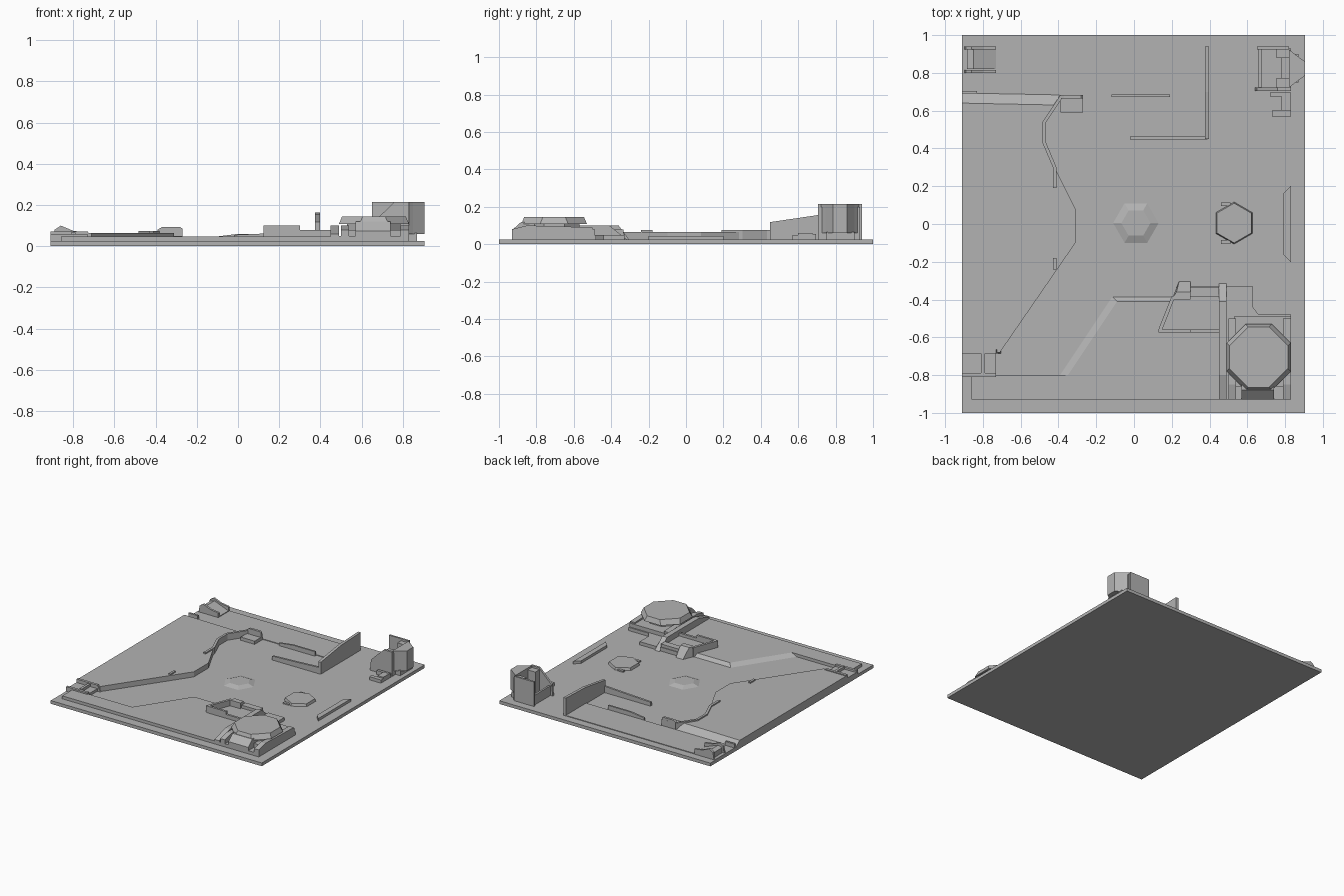
import bpy, bmesh, math

mat = bpy.data.materials.new("stone_gray")
mat.diffuse_color = (0.45, 0.45, 0.45, 1)
FLOOR = 0.025


def finish(name, bm):
    bmesh.ops.recalc_face_normals(bm, faces=bm.faces)
    me = bpy.data.meshes.new(name)
    bm.to_mesh(me)
    bm.free()
    me.materials.append(mat)
    ob = bpy.data.objects.new(name, me)
    bpy.context.collection.objects.link(ob)
    return ob


def loft(name, loops):
    """Closed solid through a stack of equal-length 3D loops."""
    bm = bmesh.new()
    rings = [[bm.verts.new(p) for p in lp] for lp in loops]
    bm.faces.new(rings[0])
    bm.faces.new(rings[-1])
    n = len(rings[0])
    for a, b in zip(rings, rings[1:]):
        for i in range(n):
            j = (i + 1) % n
            bm.faces.new((a[i], a[j], b[j], b[i]))
    return finish(name, bm)


def prism(name, pts, z0, z1, top=None):
    return loft(name, [[(x, y, z0) for x, y in pts], [(x, y, z1) for x, y in top or pts]])


def box(name, x0, x1, y0, y1, z0, z1):
    return prism(name, [(x0, y0), (x1, y0), (x1, y1), (x0, y1)], z0, z1)


def side_profile(name, xz, y0, y1):
    return loft(name, [[(x, y, z) for x, z in xz] for y in (y0, y1)])


def front_profile(name, yz, x0, x1):
    return loft(name, [[(x, y, z) for y, z in yz] for x in (x0, x1)])


def wall(name, path, w, z0, z1):
    """Mitred wall of width w along an open path."""
    left, right = [], []
    for i, (x, y) in enumerate(path):
        a, b = path[max(i - 1, 0)], path[min(i + 1, len(path) - 1)]
        dx, dy = b[0] - a[0], b[1] - a[1]
        d = math.hypot(dx, dy)
        nx, ny = -dy / d * w / 2, dx / d * w / 2
        left.append((x + nx, y + ny))
        right.append((x - nx, y - ny))
    return prism(name, left + right[::-1], z0, z1)


def ngon(cx, cy, r, n, turn=0):
    return [(cx + r * math.cos(2 * math.pi * i / n + turn),
             cy + r * math.sin(2 * math.pi * i / n + turn)) for i in range(n)]


def cut_rect(x0, x1, y0, y1, c):
    return [(x0 + c, y0), (x1 - c, y0), (x1, y0 + c), (x1, y1 - c),
            (x1 - c, y1), (x0 + c, y1), (x0, y1 - c), (x0, y0 + c)]


# Ground levels
box("base_slab", -0.91, 0.905, -1, 1, 0, FLOOR)
edge = [(-0.91, -0.68), (-0.71, -0.68), (-0.31, -0.1), (-0.31, 0.08), (-0.42, 0.3),
        (-0.48, 0.43), (-0.48, 0.54)]
prism("west_plateau", edge + [(-0.39, 0.69), (-0.91, 0.7)], 0.02, 0.065,
      edge + [(-0.42, 0.63), (-0.91, 0.64)])
prism("south_terrace",
      [(-0.86, -0.93), (0.45, -0.93), (0.45, -0.38), (-0.12, -0.38), (-0.4, -0.8), (-0.86, -0.8)],
      0.02, 0.048,
      [(-0.86, -0.93), (0.45, -0.93), (0.45, -0.41), (-0.09, -0.41), (-0.35, -0.8), (-0.86, -0.8)])
box("north_terrace", -0.91, 0.39, 0.69, 0.94, 0.02, 0.03)

# Plateau parapets
wall("plateau_parapet", [(-0.42, 0.19), (-0.42, 0.3), (-0.475, 0.43), (-0.475, 0.54),
                         (-0.385, 0.675), (-0.27, 0.675)], 0.018, 0.02, 0.075)
wall("short_parapet", [(-0.42, -0.24), (-0.42, -0.18)], 0.018, 0.06, 0.075)
box("gate_block", -0.39, -0.27, 0.59, 0.665, 0.02, 0.05)
side_profile("gate_arch", [(-0.39, 0.02), (-0.27, 0.02), (-0.27, 0.085), (-0.28, 0.093),
                           (-0.37, 0.093), (-0.39, 0.08)], 0.665, 0.683)

# Southwest steps
box("southwest_floor", -0.91, -0.73, -0.8, -0.68, 0.02, 0.045)
side_profile("southwest_north_wall", [(-0.91, 0.02), (-0.7, 0.02), (-0.73, 0.072), (-0.91, 0.072)], -0.685, -0.665)
box("southwest_south_wall", -0.91, -0.73, -0.81, -0.79, 0.02, 0.06)
box("southwest_cross_wall", -0.81, -0.79, -0.79, -0.68, 0.02, 0.066)

# Northwest ramp
side_profile("northwest_ramp", [(-0.885, 0.02), (-0.73, 0.02), (-0.73, 0.035), (-0.85, 0.08), (-0.885, 0.07)], 0.82, 0.93)
for y in (0.8, 0.925):
    side_profile("northwest_ramp_wall", [(-0.9, 0.02), (-0.73, 0.02), (-0.73, 0.065), (-0.8, 0.075),
                                         (-0.86, 0.1), (-0.89, 0.08)], y, y + 0.016)
box("northwest_low_wall", -0.91, -0.83, 0.69, 0.705, 0.02, 0.06)

# North enclosure walls
front_profile("tall_sloped_wall", [(0.45, 0.02), (0.94, 0.02), (0.94, 0.163), (0.7, 0.155), (0.45, 0.118)], 0.375, 0.397)
side_profile("enclosure_low_wall", [(-0.02, 0.02), (0.39, 0.02), (0.39, 0.075), (0.2, 0.065), (-0.02, 0.055)], 0.448, 0.464)
side_profile("bar_low_wall", [(-0.12, 0.02), (0.19, 0.02), (0.19, 0.06), (0, 0.06), (-0.12, 0.045)], 0.672, 0.686)

# Central hexagon mound and eastern hexagon pad
prism("center_mound", ngon(0.01, 0.005, 0.135, 6), 0.02, 0.04, ngon(0.01, 0.005, 0.077, 6))
prism("east_hex_pad", ngon(0.53, 0.005, 0.113, 6, math.pi / 6), 0.02, 0.045, ngon(0.53, 0.005, 0.105, 6, math.pi / 6))
for s in (-1, 1):
    box("hex_pad_step", 0.46, 0.51, s * 0.1 - 0.01 + 0.005, s * 0.1 + 0.015, 0.02, 0.035)
prism("east_barrier", [(0.79, -0.16), (0.83, -0.2), (0.83, 0.2), (0.79, 0.16)], 0.02, 0.045)

# Southeast landing platform
prism("platform_base", [(0.49, -0.93), (0.83, -0.93), (0.83, -0.48), (0.66, -0.48), (0.63, -0.44),
                        (0.63, -0.33), (0.49, -0.33)], 0.02, 0.05)
box("platform_plinth", 0.53, 0.83, -0.86, -0.49, 0.05, 0.08)
prism("platform_stem", cut_rect(0.53, 0.79, -0.84, -0.57, 0.08), 0.08, 0.11)
prism("platform_deck", cut_rect(0.49, 0.83, -0.88, -0.53, 0.1), 0.108, 0.145,
      cut_rect(0.505, 0.815, -0.865, -0.545, 0.1))
front_profile("platform_front_ramp", [(-0.93, 0.02), (-0.8, 0.02), (-0.8, 0.12), (-0.88, 0.12), (-0.93, 0.075)], 0.57, 0.74)
for x in (0.5, 0.79):
    front_profile("platform_side_wall", [(-0.93, 0.02), (-0.5, 0.02), (-0.5, 0.09), (-0.85, 0.1), (-0.93, 0.08)], x, x + 0.04)
front_profile("causeway_wall", [(-0.93, 0.02), (-0.31, 0.02), (-0.41, 0.1), (-0.53, 0.1), (-0.8, 0.1), (-0.93, 0.06)], 0.45, 0.49)

# Outpost yard beside the platform
prism("outpost_floor", [(0.13, -0.57), (0.45, -0.57), (0.45, -0.33), (0.23, -0.33)], 0.02, 0.055)
prism("outpost_block", [(0.2, -0.4), (0.3, -0.4), (0.3, -0.3), (0.24, -0.3)], 0.02, 0.1,
      [(0.2, -0.4), (0.3, -0.4), (0.3, -0.36), (0.225, -0.36)])
prism("outpost_slant_wall", [(0.125, -0.57), (0.145, -0.57), (0.22, -0.38), (0.2, -0.38)], 0.02, 0.1)
box("outpost_south_wall", 0.13, 0.3, -0.575, -0.558, 0.02, 0.1)
box("outpost_south_low_wall", 0.3, 0.45, -0.575, -0.558, 0.02, 0.078)
box("outpost_north_wall", 0.3, 0.45, -0.385, -0.335, 0.02, 0.078)

# Northeast tower
box("tower_back_wall", 0.65, 0.82, 0.925, 0.94, 0.02, 0.215)
side_profile("tower_front_gusset", [(0.64, 0.02), (0.83, 0.02), (0.83, 0.215), (0.76, 0.215), (0.65, 0.11)], 0.705, 0.722)
box("tower_screen", 0.66, 0.675, 0.722, 0.925, 0.02, 0.1)
for y in (0.722, 0.88):
    box("tower_pillar", 0.755, 0.83, y, y + 0.05, 0.02, 0.2)
prism("tower_bay", [(0.82, 0.72), (0.85, 0.745), (0.905, 0.785), (0.905, 0.86), (0.85, 0.9), (0.82, 0.925)], 0.06, 0.215)
box("tower_foot", 0.78, 0.87, 0.75, 0.9, 0.02, 0.065)

# Crates south of the tower
box("crate_back", 0.72, 0.83, 0.675, 0.695, 0.02, 0.055)
box("crate_column", 0.78, 0.83, 0.6, 0.675, 0.02, 0.06)
box("crate_front", 0.73, 0.83, 0.57, 0.6, 0.02, 0.05)
